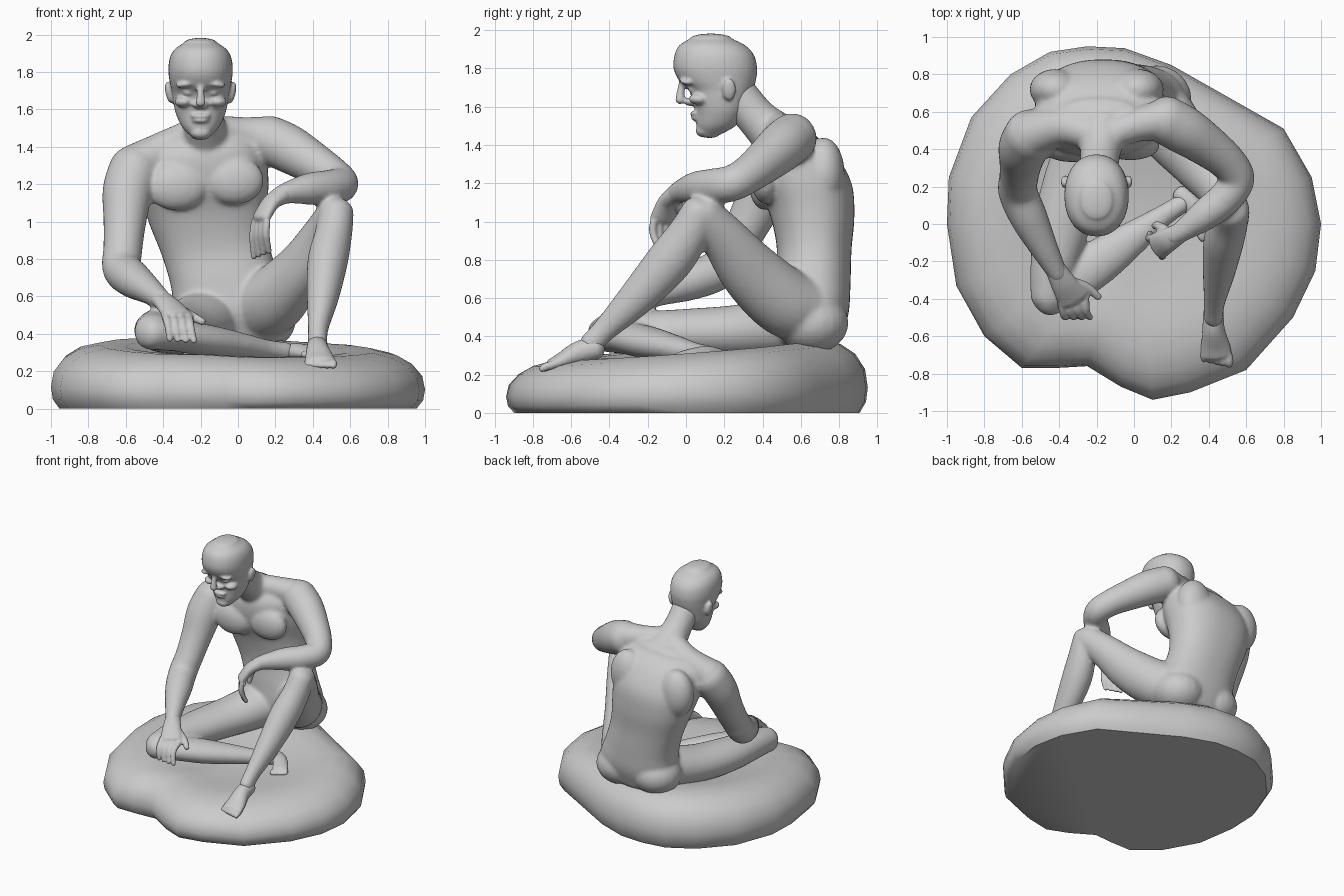
import bpy, bmesh, math
from mathutils import Vector, Matrix


def catmull(p0, p1, p2, p3, t):
    return [0.5 * (2*b + (c - a)*t + (2*a - 5*b + 4*c - d)*t*t + (3*b - a - 3*c + d)*t**3)
            for a, b, c, d in zip(p0, p1, p2, p3)]


def loft(bm, pts, side=None, flat=False, power=2.0, n=24, steps=6, cap=0.8):
    """Tube through (x, y, z, half width[, half depth]) with rounded ends."""
    pts = [list(p) + [p[3]] * (5 - len(p)) for p in pts]
    q = [pts[0]] + pts + [pts[-1]]
    path = [catmull(*q[i:i + 4], s / steps) for i in range(len(pts) - 1) for s in range(steps)]
    path.append(pts[-1])
    cen = [Vector(p[:3]) for p in path]
    if side is None:
        d = cen[-1] - cen[0]
        k = min(range(3), key=lambda i: abs(d[i]))
        side = [1.0 if i == k else 0.0 for i in range(3)]
    side = Vector(side)
    rings = []
    last = len(path) - 1
    for i, p in enumerate(path):
        t = (cen[min(i + 1, last)] - cen[max(i - 1, 0)]).normalized()
        if flat:
            t = Vector((-side.z, 0, side.x)).normalized()
        u = (side - t * side.dot(t)).normalized()
        v = t.cross(u)
        base = (cen[i], u * p[3], v * p[4], 1.0)
        r = min(p[3], p[4]) * cap
        ends = [(cen[i] + t * r * math.sin(a) * (-1 if i == 0 else 1), u * p[3], v * p[4], math.cos(a))
                for a in (0.4, 0.8, 1.15, 1.45)]
        if i == 0:
            rings += ends[::-1] + [base]
        elif i == last:
            rings += [base] + ends
        else:
            rings.append(base)
    rows = []
    for c, u, v, s in rings:
        row = []
        for k in range(n):
            a = 2 * math.pi * k / n
            ca, sa = math.cos(a), math.sin(a)
            ca = math.copysign(abs(ca) ** (2 / power), ca)
            sa = math.copysign(abs(sa) ** (2 / power), sa)
            row.append(bm.verts.new(c + u * ca * s + v * sa * s))
        rows.append(row)
    for a, b in zip(rows, rows[1:]):
        for k in range(n):
            bm.faces.new((a[k], a[(k + 1) % n], b[(k + 1) % n], b[k]))
    bm.faces.new(rows[0][::-1])
    bm.faces.new(rows[-1])


def ball(bm, loc, size, rot=0.0):
    m = Matrix.Translation(loc) @ Matrix.Rotation(rot, 4, 'Y') @ Matrix.Diagonal((*size, 1))
    bmesh.ops.create_uvsphere(bm, u_segments=20, v_segments=12, radius=1, matrix=m)


def finish(bm, name, voxel=None, smooth=0):
    bmesh.ops.recalc_face_normals(bm, faces=bm.faces)
    me = bpy.data.meshes.new(name)
    bm.to_mesh(me)
    bm.free()
    ob = bpy.data.objects.new(name, me)
    bpy.context.collection.objects.link(ob)
    bpy.context.view_layer.objects.active = ob
    if voxel:
        m = ob.modifiers.new("fuse", 'REMESH')
        m.mode, m.voxel_size = 'VOXEL', voxel
        s = ob.modifiers.new("soften", 'SMOOTH')
        s.factor, s.iterations = 0.5, smooth
        for mod in ("fuse", "soften"):
            bpy.ops.object.modifier_apply(modifier=mod)
    for p in ob.data.polygons:
        p.use_smooth = True
    return ob


# Rock base: irregular outline swept through a pillow profile
outline = [(-1, 0), (-.99, .25), (-.87, .57), (-.66, .8), (-.45, .92), (-.25, .95), (-.05, .94),
           (.2, .85), (.5, .68), (.8, .51), (.95, .25), (1, 0), (.97, -.25), (.85, -.5), (.6, -.78),
           (.3, -.9), (.1, -.94), (-.07, -.87), (-.25, -.76), (-.42, -.77), (-.6, -.77), (-.8, -.6), (-.95, -.33)]
profile = [(.955, 0), (.99, .15), (1, .35), (.985, .6), (.93, .82), (.85, .97), (.74, 1.05),
           (.6, 1.03), (.45, .95), (.25, .87), (.1, .85)]
bm = bmesh.new()
rows = [[bm.verts.new((x * f, y * f, h * (.31 + .07 * y * f - .02 * x * f))) for x, y in outline] for f, h in profile]
n = len(outline)
for a, b in zip(rows, rows[1:]):
    for k in range(n):
        bm.faces.new((a[k], a[(k + 1) % n], b[(k + 1) % n], b[k]))
bm.faces.new(rows[0])
bm.faces.new(rows[-1])
rock = finish(bm, "rock_base")
bpy.context.view_layer.objects.active = rock
rock.select_set(True)
bpy.ops.object.shade_smooth_by_angle(angle=math.radians(50))

# Torso
bm = bmesh.new()
loft(bm, [(-.02, .65, .40, .25, .16), (-.03, .65, .52, .31, .20), (-.07, .66, .68, .29, .20),
          (-.12, .67, .85, .29, .195), (-.16, .66, 1.03, .32, .22), (-.18, .62, 1.2, .345, .245),
          (-.19, .57, 1.35, .33, .21), (-.19, .54, 1.44, .25, .14)],
     side=(1, 0, .1), flat=True, power=2.3, n=40, cap=.5)
ball(bm, (-.33, .41, 1.19), (.17, .08, .13))
ball(bm, (-.02, .42, 1.22), (.16, .08, .13))
for x, z in ((-.42, 1.2), (.02, 1.25)):
    ball(bm, (x, .72, z), (.14, .11, .19))
for x in (-.2, .12):
    ball(bm, (x, .66, .47), (.19, .19, .16))
# Neck and shoulder slopes
loft(bm, [(-.17, .50, 1.42, .14), (-.18, .38, 1.53, .108), (-.19, .27, 1.66, .105)])
loft(bm, [(-.15, .47, 1.49, .08), (.02, .53, 1.47, .09), (.17, .56, 1.45, .115)])
loft(bm, [(-.2, .47, 1.49, .08), (-.38, .52, 1.39, .10), (-.55, .48, 1.29, .125)])
# Right arm, hanging to the folded knee
loft(bm, [(-.55, .48, 1.28, .14), (-.59, .41, 1.16, .135), (-.605, .33, 1.0, .115), (-.615, .25, .86, .105),
          (-.62, .17, .75, .105), (-.56, .03, .69, .1), (-.48, -.13, .635, .075), (-.405, -.27, .58, .052)])
# Left arm, resting across the raised knee
loft(bm, [(.16, .56, 1.44, .13), (.27, .50, 1.39, .13), (.39, .42, 1.32, .115), (.5, .33, 1.25, .1),
          (.55, .24, 1.2, .095), (.49, .14, 1.185, .092), (.38, .05, 1.175, .085), (.27, -.03, 1.155, .06),
          (.21, -.07, 1.13, .05)], side=(0, 0, 1))
# Left leg, knee raised
loft(bm, [(.1, .64, .53, .18), (.2, .5, .59, .175, .18), (.33, .335, .74, .135, .16), (.44, .2, .91, .11, .125),
          (.52, .08, 1.04, .098, .105)], side=(1, 0, 0))
loft(bm, [(.525, .07, 1.05, .095), (.51, .01, .93, .1, .11), (.48, -.09, .79, .108, .12),
          (.455, -.25, .61, .088, .098), (.43, -.42, .44, .057, .065), (.425, -.5, .36, .053, .06)], side=(1, 0, 0))
# Right leg, folded flat
loft(bm, [(-.17, .56, .47, .18, .17), (-.29, .3, .43, .17, .14), (-.38, .02, .42, .155, .125),
          (-.43, -.22, .42, .125, .11), (-.455, -.39, .41, .10, .095)], side=(1, 0, 0))
loft(bm, [(-.47, -.40, .405, .1, .09), (-.33, -.3, .39, .125, .085), (-.17, -.19, .365, .12, .085),
          (0, -.07, .34, .09, .07), (.15, .04, .315, .06, .055), (.26, .11, .305, .052, .05)], side=(-.6, 1, 0))
finish(bm, "seated_body", .013, 9)

# Head
bm = bmesh.new()
head = [(1.45, .075, .17, .045), (1.5, .055, .26, .095), (1.57, .05, .31, .13), (1.63, .035, .33, .145),
        (1.685, .015, .35, .153), (1.735, -.035, .365, .163), (1.8, -.065, .372, .172),
        (1.87, -.06, .355, .166), (1.92, -.035, .31, .14), (1.955, .02, .24, .09)]
loft(bm, [(-.2, (f + b) / 2, z, w, (b - f) / 2) for z, f, b, w in head],
     side=(1, 0, 0), flat=True, power=2.15, n=36, cap=.3)
loft(bm, [(-.2, -.015, 1.73, .02), (-.2, -.028, 1.68, .02), (-.2, -.03, 1.635, .027)])
ball(bm, (-.2, .03, 1.625), (.045, .04, .022))
ball(bm, (-.2, .05, 1.565), (.055, .03, .014))
ball(bm, (-.2, .055, 1.54), (.048, .03, .014))
ball(bm, (-.2, .09, 1.475), (.055, .04, .035))
for s in (-1, 1):
    ball(bm, (-.2 + s * .075, .01, 1.735), (.06, .045, .018), s * .15)
    ball(bm, (-.2 + s * .065, .04, 1.69), (.03, .03, .018))
    ball(bm, (-.2 + s * .09, .07, 1.64), (.05, .055, .03))
    ball(bm, (-.2 + s * .168, .225, 1.69), (.02, .036, .06), s * .2)
finish(bm, "head", .0095, 3)


def digits(bm, starts, mids, tips, r, count):
    """Row of digits interpolated between the first and last one."""
    for i in range(count):
        t = i / (count - 1)
        p = [Vector(a).lerp(Vector(b), t) for a, b in (starts, mids, tips)]
        loft(bm, [(*p[0], r), (*p[1], r), (*p[2], r * .8)], n=12)


# Right hand over the folded knee
bm = bmesh.new()
loft(bm, [(-.42, -.24, .59, .055, .05), (-.375, -.32, .555, .07, .042), (-.325, -.4, .50, .085, .036)], side=(1, .4, 0))
digits(bm, [(-.39, -.42, .50), (-.26, -.38, .49)], [(-.375, -.485, .45), (-.255, -.465, .45)],
       [(-.365, -.5, .37), (-.235, -.5, .36)], .021, 4)
loft(bm, [(-.33, -.31, .54, .028), (-.25, -.34, .495, .026), (-.19, -.39, .465, .02)], n=12)
finish(bm, "right_hand", .008, 3)

# Left hand drooping from the knee
bm = bmesh.new()
loft(bm, [(.24, -.05, 1.145, .055, .05), (.175, -.09, 1.10, .065, .042), (.125, -.12, 1.02, .075, .036)], side=(.5, -.9, 0))
digits(bm, [(.09, -.075, 1.0), (.155, -.17, 1.0)], [(.08, -.075, .92), (.15, -.17, .93)],
       [(.085, -.05, .81), (.165, -.13, .84)], .02, 4)
loft(bm, [(.18, -.04, 1.09, .028), (.13, -.01, 1.02, .024), (.11, -.01, .94, .018)], n=12)
finish(bm, "left_hand", .008, 3)

# Feet with toes
bm = bmesh.new()
loft(bm, [(.425, -.47, .34, .055, .06), (.425, -.56, .315, .06, .06), (.435, -.65, .27, .078, .045),
          (.44, -.7, .25, .085, .035)], side=(1, 0, 0))
digits(bm, [(.375, -.69, .245), (.505, -.7, .25)], [(.375, -.71, .24), (.51, -.735, .24)],
       [(.375, -.725, .232), (.51, -.755, .228)], .022, 5)
finish(bm, "left_foot", .009, 3)
bm = bmesh.new()
loft(bm, [(.25, .16, .295, .05, .045), (.31, .1, .305, .055, .045), (.37, .02, .3, .06, .035),
          (.4, -.03, .295, .06, .025)], side=(.8, .6, .2))
digits(bm, [(.35, -.05, .29), (.44, -.01, .3)], [(.36, -.07, .287), (.45, -.025, .295)],
       [(.365, -.085, .283), (.455, -.04, .29)], .018, 5)
finish(bm, "right_foot", .009, 3)
